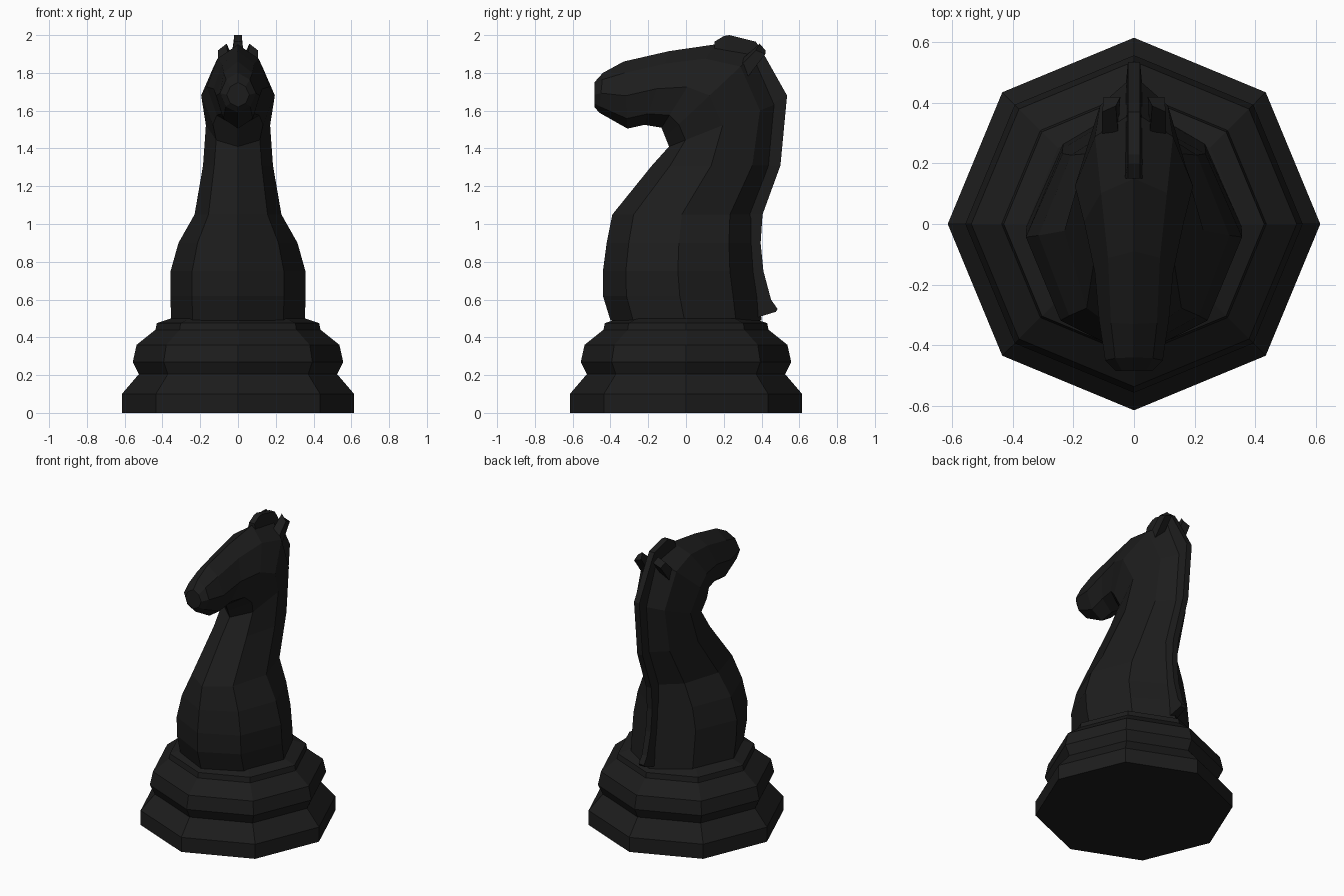
import bpy, bmesh
from math import cos, sin, pi

mat = bpy.data.materials.new("black")
mat.diffuse_color = (0.012, 0.012, 0.012, 1)


def loft(name, rings):
    """Skin a list of equal-length rings and cap both ends."""
    bm = bmesh.new()
    vs = [[bm.verts.new(p) for p in r] for r in rings]
    n = len(vs[0])
    for a, b in zip(vs, vs[1:]):
        for i in range(n):
            j = (i + 1) % n
            bm.faces.new((a[i], a[j], b[j], b[i]))
    bm.faces.new(vs[0][::-1])
    bm.faces.new(vs[-1])
    bmesh.ops.recalc_face_normals(bm, faces=bm.faces)
    me = bpy.data.meshes.new(name)
    bm.to_mesh(me)
    bm.free()
    me.materials.append(mat)
    ob = bpy.data.objects.new(name, me)
    bpy.context.collection.objects.link(ob)
    return ob


# Octagonal turned base
profile = [(.615, 0), (.615, .10), (.525, .205), (.557, .27), (.537, .36),
           (.437, .44), (.43, .475), (.355, .50)]
loft("base", [[(r * cos(i * pi / 4), r * sin(i * pi / 4), z) for i in range(8)]
              for r, z in profile])


# Neck and head: one eight-sided loft whose rings fan around the jaw
def section(fy, fz, by, bz, w):
    def pt(t, x):
        return (x, fy + (by - fy) * t, fz + (bz - fz) * t)
    half = [(.15, .68), (.49, 1), (.83, .66)]
    return ([pt(0, 0)] + [pt(t, w * k) for t, k in half] + [pt(1, 0)]
            + [pt(t, -w * k) for t, k in reversed(half)])


sections = [
    (-.40, .49, .40, .49, .355), (-.44, .62, .39, .62, .357),
    (-.44, .75, .37, .75, .357), (-.42, .90, .36, .90, .315),
    (-.39, 1.05, .36, 1.05, .23), (-.18, 1.31, .46, 1.31, .185),
    (-.09, 1.41, .49, 1.64, .17), (-.11, 1.46, .37, 1.91, .195),
    (-.13, 1.51, .15, 1.95, .165), (-.22, 1.525, -.09, 1.915, .13),
    (-.31, 1.505, -.33, 1.86, .115), (-.46, 1.59, -.44, 1.80, .095),
    (-.485, 1.62, -.485, 1.75, .06)]
loft("neck_and_head", [section(*s) for s in sections])

# Thin mane ridge: outer and inner edge points
mane = [((.15, 1.965), (.15, 1.92)), ((.20, 1.995), (.20, 1.90)),
        ((.23, 2.0), (.24, 1.88)), ((.37, 1.965), (.32, 1.84)),
        ((.40, 1.92), (.34, 1.80)), ((.535, 1.68), (.43, 1.62)),
        ((.50, 1.31), (.40, 1.31)), ((.405, 1.05), (.31, 1.05)),
        ((.395, .90), (.31, .90)), ((.41, .75), (.32, .75)),
        ((.45, .60), (.34, .60)), ((.485, .55), (.35, .53)),
        ((.475, .535), (.36, .50))]
loft("mane", [[(-.02, *o), (.02, *o), (.03, *i), (-.03, *i)] for o, i in mane])

# Ears: tapered slanted wedges
for side, name in ((1, "right_ear"), (-1, "left_ear")):
    ear = [(.105, .25, 1.80), (.105, .32, 1.77), (.05, .34, 1.81), (.05, .27, 1.85)]
    tip = [(.105, .37, 1.92), (.10, .42, 1.90), (.045, .42, 1.92), (.06, .39, 1.955)]
    loft(name, [[(side * x, y, z) for x, y, z in r] for r in (ear, tip)])
